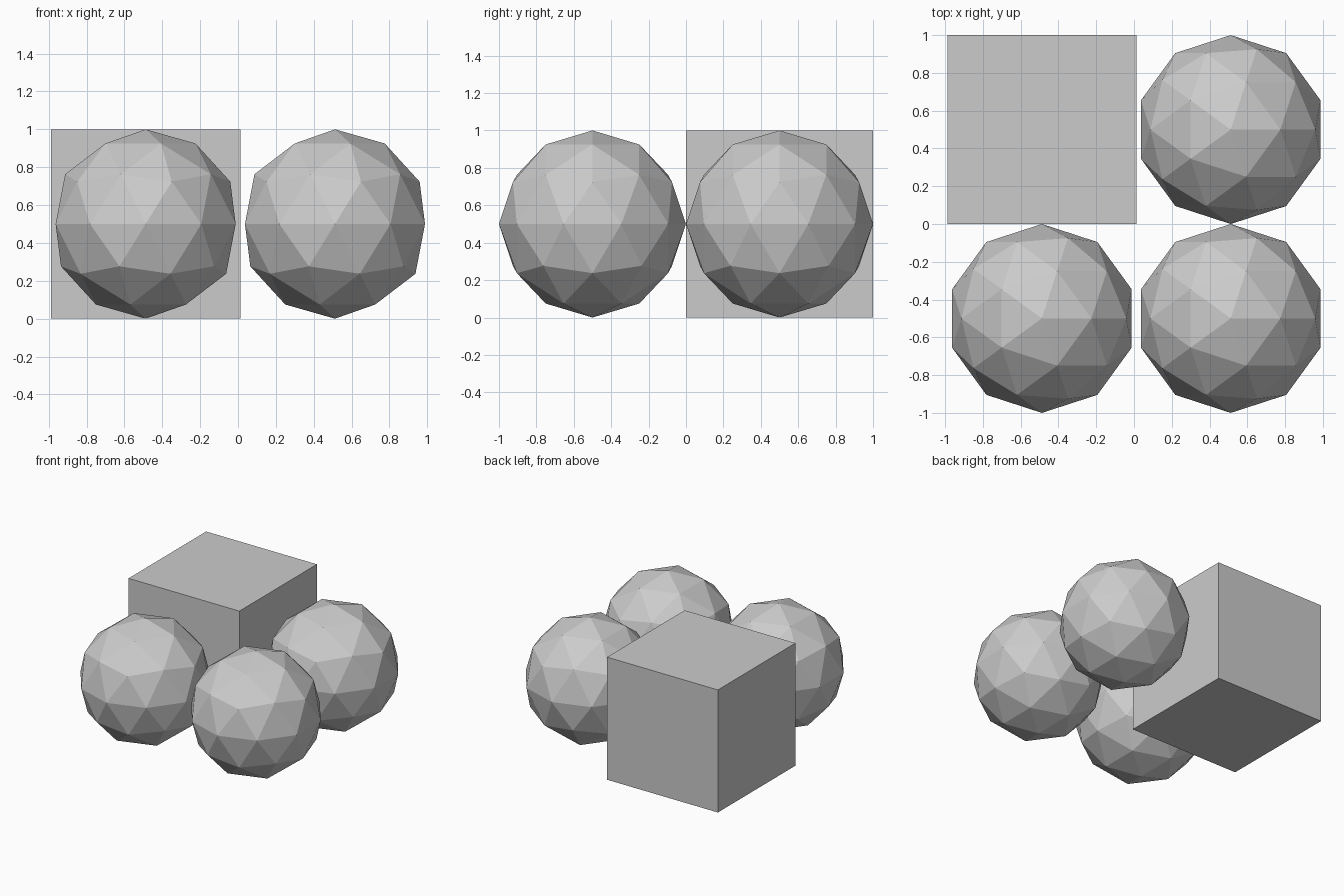
import bpy

if "Cube" in bpy.data.objects:
    bpy.data.objects.remove(bpy.data.objects["Cube"])

SHIFT = 0.0122  # centres the overall width on x = 0

# Block in the back left quarter
bpy.ops.mesh.primitive_cube_add(size=1, location=(-0.5 + SHIFT, 0.5, 0.5))
bpy.context.object.name = "cube_block"

# Faceted balls in the other three quarters
for name, x, y in (("ball_back_right", 0.5, 0.5),
                   ("ball_front_left", -0.5, -0.5),
                   ("ball_front_right", 0.5, -0.5)):
    bpy.ops.mesh.primitive_ico_sphere_add(subdivisions=2, radius=0.5,
                                          location=(x + SHIFT, y, 0.5))
    bpy.context.object.name = name
